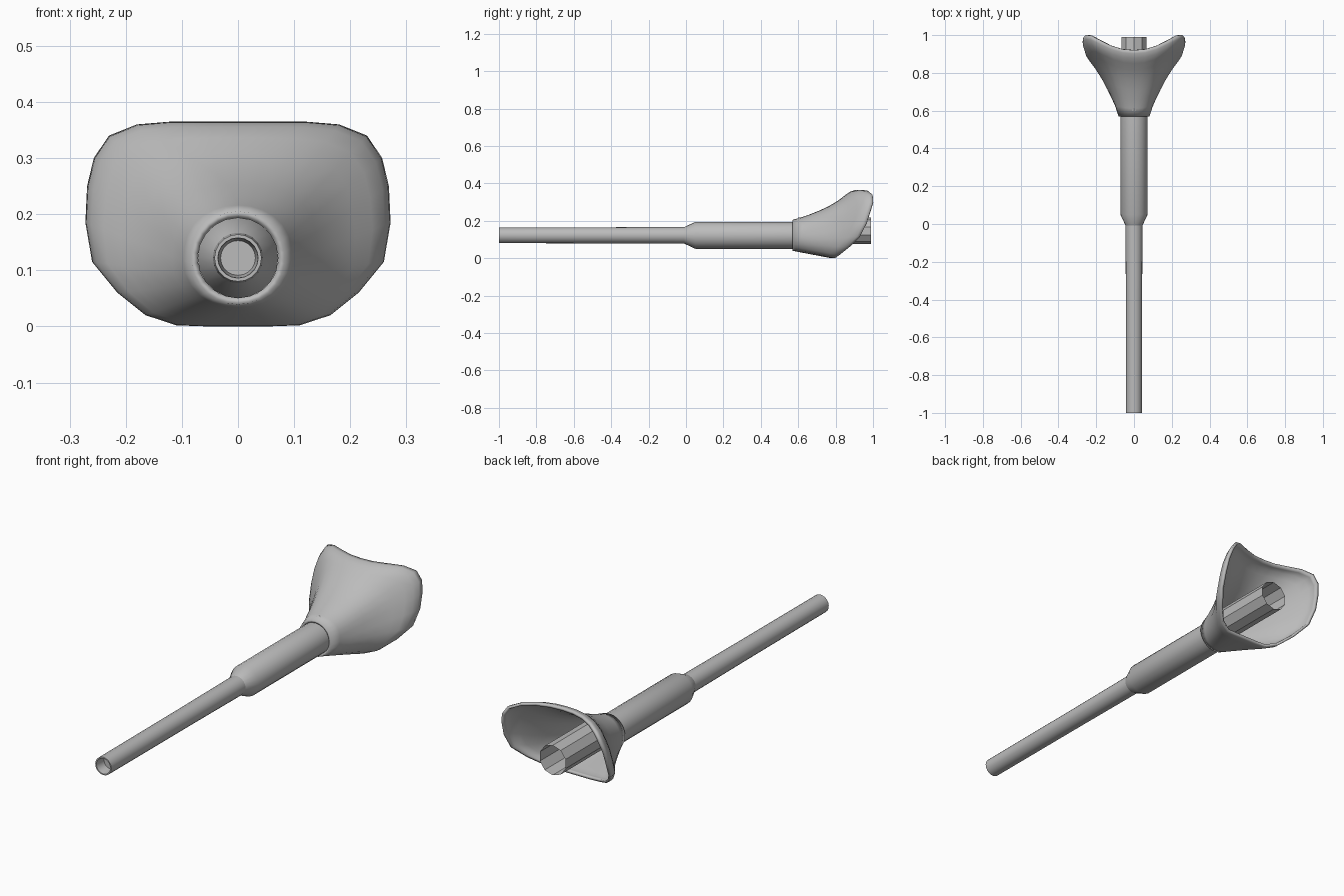
import bpy, bmesh, math

if "Cube" in bpy.data.objects:
    bpy.data.objects.remove(bpy.data.objects["Cube"])

AXIS_Z = 0.122

grey = bpy.data.materials.new("grey_metal")
grey.diffuse_color = (0.5, 0.5, 0.5, 1)
grey.use_nodes = True
grey.node_tree.nodes["Principled BSDF"].inputs["Base Color"].default_value = grey.diffuse_color


def finish(name, bm, angle=35):
    bmesh.ops.recalc_face_normals(bm, faces=bm.faces[:])
    mesh = bpy.data.meshes.new(name)
    bm.to_mesh(mesh)
    bm.free()
    obj = bpy.data.objects.new(name, mesh)
    bpy.context.collection.objects.link(obj)
    mesh.materials.append(grey)
    bpy.ops.object.select_all(action='DESELECT')
    obj.select_set(True)
    bpy.context.view_layer.objects.active = obj
    bpy.ops.object.shade_smooth_by_angle(angle=math.radians(angle))
    return obj


def bridge(bm, rings):
    """Skin a list of closed loops of coordinates."""
    loops = [[bm.verts.new(p) for p in ring] for ring in rings]
    n = len(loops[0])
    for a, b in zip(loops, loops[1:]):
        for i in range(n):
            j = (i + 1) % n
            bm.faces.new((a[i], a[j], b[j], b[i]))
    return loops


def lathe(name, profile, sides, z=AXIS_Z, cap_start=False):
    """Turn (y, radius) points around the y axis."""
    bm = bmesh.new()
    rings = [[(r * math.sin(2 * math.pi * i / sides), y,
               z + r * math.cos(2 * math.pi * i / sides)) for i in range(sides)]
             for y, r in profile]
    loops = bridge(bm, rings)
    if cap_start:
        bm.faces.new(loops[0])
    return finish(name, bm)


# Barrel with a shallow recessed bore
lathe("barrel", [(-0.95, 0.031), (-0.995, 0.035), (-1.0, 0.036), (-1.0, 0.042),
                 (-0.4, 0.043), (0.0, 0.045)], 20, cap_start=True)

# Thick sleeve with a tapered front
lathe("sleeve", [(-0.01, 0.044), (0.05, 0.072), (0.6, 0.072)], 20)

# Open tube behind the shield
lathe("rear_tube", [(0.6, 0.07), (0.99, 0.07)], 10, z=0.146)

# Flared shield: half of the rear rim, from top centre to bottom centre
half_rim = [(0, 0.92, 0.365), (0.06, 0.925, 0.365), (0.12, 0.943, 0.365),
            (0.18, 0.972, 0.36), (0.23, 0.997, 0.34), (0.257, 1.0, 0.30),
            (0.269, 0.985, 0.25), (0.272, 0.965, 0.185), (0.26, 0.93, 0.115),
            (0.215, 0.875, 0.06), (0.165, 0.825, 0.02), (0.11, 0.80, 0.002),
            (0.055, 0.80, 0.0), (0, 0.80, 0.0)]
rim = half_rim + [(-x, y, z) for x, y, z in half_rim[-2:0:-1]]
count = len(rim)

# (distance along the shield, flare amount)
flare = [(0, 0), (0.12, 0.07), (0.25, 0.17), (0.4, 0.30), (0.55, 0.45),
         (0.7, 0.65), (0.8, 0.82), (0.88, 0.94), (0.95, 0.99), (1, 1)]
rings = []
for s, f in flare:
    ring = []
    for i, (x, y, z) in enumerate(rim):
        a = 2 * math.pi * i / count
        cx, cz = 0.083 * math.sin(a), AXIS_Z + 0.083 * math.cos(a)
        low = max(0, -math.cos(a))          # the underside runs straighter
        g = f + (min(1, s * 1.12) - f) * low
        ring.append((cx + (x - cx) * g, 0.57 + (y - 0.57) * s, cz + (z - cz) * g))
    rings.append(ring)
bm = bmesh.new()
bridge(bm, rings)
shield = finish("flared_shield", bm, 50)
shell = shield.modifiers.new("thickness", 'SOLIDIFY')
shell.thickness = 0.012
shell.offset = -1
